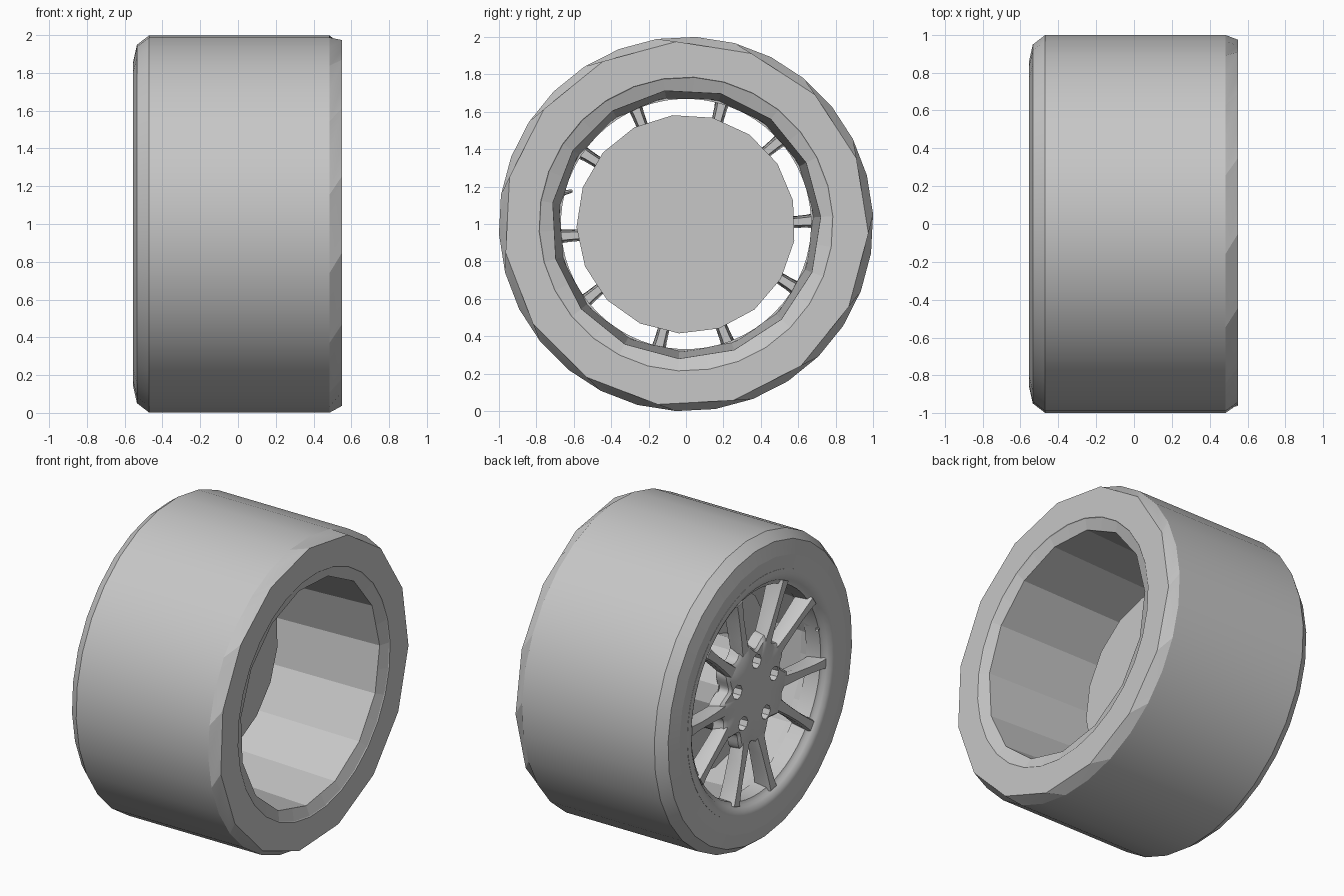
import bpy, bmesh, math
from mathutils import Vector, Matrix

cube = bpy.data.objects.get("Cube")
if cube:
    bpy.data.objects.remove(cube, do_unlink=True)

grey = bpy.data.materials.new("plain_grey")
grey.use_nodes = True
grey.diffuse_color = (0.57, 0.57, 0.57, 1)
grey.node_tree.nodes["Principled BSDF"].inputs["Base Color"].default_value = (0.57, 0.57, 0.57, 1)


def polar(x, r, deg):
    a = math.radians(deg)
    return Vector((x, r * math.cos(a), 1 + r * math.sin(a)))


def finish(name, bm, smooth=None):
    bmesh.ops.recalc_face_normals(bm, faces=bm.faces)
    mesh = bpy.data.meshes.new(name)
    bm.to_mesh(mesh)
    bm.free()
    mesh.materials.append(grey)
    ob = bpy.data.objects.new(name, mesh)
    bpy.context.collection.objects.link(ob)
    if smooth:
        bpy.ops.object.select_all(action="DESELECT")
        ob.select_set(True)
        bpy.context.view_layer.objects.active = ob
        bpy.ops.object.shade_smooth_by_angle(angle=math.radians(smooth))
    return ob


def loft(bm, rings, closed=False):
    """Skin matching rings of points; cap the ends unless closed."""
    loops = [[bm.verts.new(p) for p in ring] for ring in rings]
    n = len(loops[0])
    pairs = list(zip(loops, loops[1:]))
    if closed:
        pairs.append((loops[-1], loops[0]))
    else:
        bm.faces.new(loops[0])
        bm.faces.new(loops[-1])
    for a, b in pairs:
        for i in range(n):
            j = (i + 1) % n
            bm.faces.new((a[i], a[j], b[j], b[i]))


def ring(x, r, phase=3, faceted=False, n=30):
    """Circle around the axle; faceted drops every second corner onto its chord."""
    flat = math.cos(2 * math.pi / n)
    return [polar(x, r * (flat if faceted and i % 2 else 1), phase + 360 * i / n)
            for i in range(n)]


def lathe(name, profile, smooth=None, n=30):
    bm = bmesh.new()
    loft(bm, [ring(*p, n=n) for p in profile], closed=True)
    return finish(name, bm, smooth)


def cylinder(name, x0, x1, r, n, phase=0, centre=(0, 0)):
    bm = bmesh.new()
    loft(bm, [ring(x, r, phase, n=n) for x in (x0, x1)])
    bmesh.ops.translate(bm, verts=bm.verts, vec=(0, *centre))
    return finish(name, bm)


# Tyre: coarse at the inner side, finer at the outer sidewall
lathe("tyre", [
    (0.54, 0.775), (0.55, 0.785), (0.55, 0.975, -3, True), (0.485, 1.0),
    (-0.47, 1.0), (-0.535, 0.95), (-0.555, 0.86), (-0.548, 0.765), (-0.45, 0.76)], smooth=14)

# Barrel of the rim, its inner edge slightly sunk
lathe("rim_barrel", [
    (0.548, 0.787), (0.52, 0.72, 3, True),
    (-0.36, 0.685, 3, True), (-0.46, 0.672), (-0.46, 0.75)])

# Outer lip of the rim
lathe("rim_lip", [
    (-0.40, 0.668), (-0.505, 0.668), (-0.515, 0.69), (-0.53, 0.70), (-0.545, 0.725),
    (-0.552, 0.745), (-0.55, 0.77), (-0.40, 0.77)], smooth=35, n=60)

# Brake disc inside the barrel, carried by a drum behind the hub
cylinder("brake_disc", -0.19, -0.12, 0.585, 17, phase=97)
cylinder("disc_drum", -0.42, -0.15, 0.29, 15, phase=97)

# Hub plate with rounded webs running out towards the spokes
PAIR = 57.5
bm = bmesh.new()
rim_r = [0.325 - 0.03 * math.cos(math.radians(10 * (3 * i - PAIR)))
         + 0.02 * math.cos(math.radians(5 * (3 * i - PAIR))) for i in range(120)]
loft(bm, [[polar(x, r * k, 3 * i) for i, r in enumerate(rim_r)]
          for x, k in ((-0.41, 1), (-0.485, 1), (-0.5, 0.93), (-0.505, 0.5))])
hub = finish("hub", bm, 35)

# Bolt holes between the pairs
for k in range(5):
    c = polar(0, 0.2, PAIR + 36 + 72 * k)
    cutter = cylinder("bolt_hole_cutter", -0.6, -0.425, 0.046, 8, centre=(c.y, c.z - 1))
    cutter.hide_render = True
    cutter.hide_set(True)
    cut = hub.modifiers.new("bolt_hole", "BOOLEAN")
    cut.object = cutter
    cut.solver = "EXACT"

# Five pairs of spokes: radius, angle from the pair's middle, half width, face height
STATIONS = [(0.24, 13, 0.045, -0.49), (0.32, 14, 0.042, -0.503), (0.42, 14.8, 0.034, -0.51),
            (0.55, 15.4, 0.03, -0.518), (0.64, 15.8, 0.034, -0.525), (0.69, 16, 0.04, -0.53)]
bm = bmesh.new()
for k in range(5):
    for side in (-1, 1):
        sections = []
        for r, off, w, face in STATIONS:
            deg = PAIR + 72 * k + side * off
            c = polar(0, r, deg)
            a = math.radians(deg)
            across = Vector((0, -math.sin(a), math.cos(a)))
            sections.append([c + across * s * w + Vector((x, 0, 0)) for s, x in (
                (-0.6, -0.41), (-1, face + 0.025), (-0.75, face),
                (0.75, face), (1, face + 0.025), (0.6, -0.41))])
        loft(bm, sections)
finish("spokes", bm, 35)

# Valve stem pointing in from the rim
bm = bmesh.new()
bmesh.ops.create_cone(bm, cap_ends=True, segments=8, radius1=0.014, radius2=0.009, depth=0.06,
                      matrix=Matrix.Translation((-0.505, -0.635, 1.17))
                      @ Matrix.Rotation(math.radians(-75), 4, "X")
                      @ Matrix.Rotation(math.radians(-30), 4, "Y"))
finish("valve", bm, 40)
